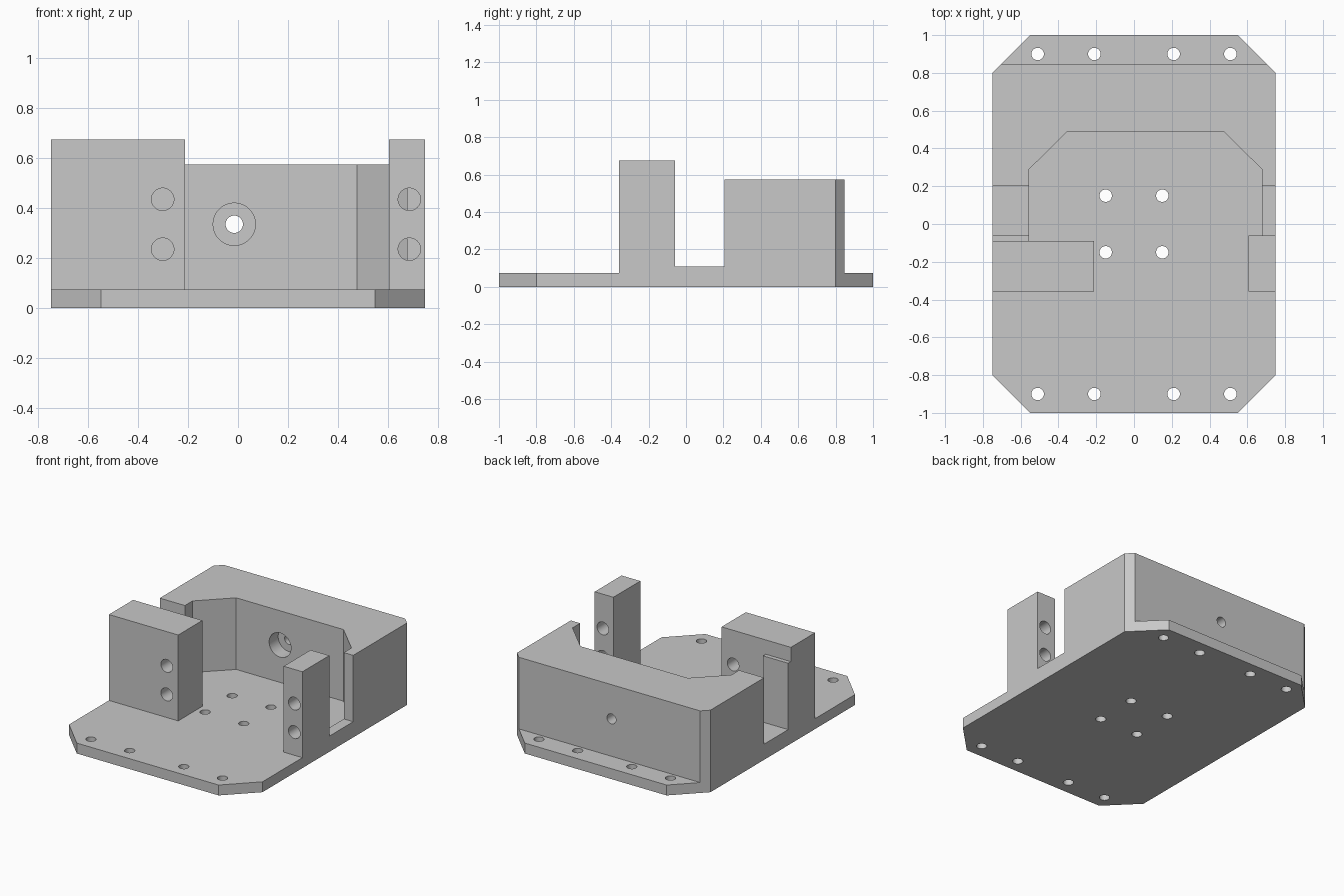
import bpy
import bmesh
import math

if "Cube" in bpy.data.objects:
    bpy.data.objects.remove(bpy.data.objects["Cube"])

BASE_TOP = 0.073
SHELF_TOP = 0.11
HOUSING_TOP = 0.575
POST_TOP = 0.675

grey = bpy.data.materials.new("light grey")
grey.diffuse_color = (0.58, 0.58, 0.58, 1)
grey.use_nodes = True
grey.node_tree.nodes["Principled BSDF"].inputs["Base Color"].default_value = grey.diffuse_color


def prism(name, outline, z0, z1):
    """Extrude a flat outline (counter-clockwise) from z0 to z1."""
    bm = bmesh.new()
    face = bm.faces.new([bm.verts.new((x, y, z0)) for x, y in outline])
    ext = bmesh.ops.extrude_face_region(bm, geom=[face])
    for v in ext["geom"]:
        if isinstance(v, bmesh.types.BMVert):
            v.co.z = z1
    bmesh.ops.recalc_face_normals(bm, faces=bm.faces)
    mesh = bpy.data.meshes.new(name)
    bm.to_mesh(mesh)
    bm.free()
    mesh.materials.append(grey)
    obj = bpy.data.objects.new(name, mesh)
    bpy.context.collection.objects.link(obj)
    return obj


def block(name, x0, x1, y0, y1, z0, z1):
    return prism(name, [(x0, y0), (x1, y0), (x1, y1), (x0, y1)], z0, z1)


def drill(obj, center, radius, depth, along_y=False):
    """Cut a round hole along z, or along y."""
    bpy.ops.mesh.primitive_cylinder_add(
        vertices=32, radius=radius, depth=depth, location=center,
        rotation=(math.pi / 2 if along_y else 0, 0, 0))
    cutter = bpy.context.object
    cutter.data.materials.append(grey)
    mod = obj.modifiers.new("hole", 'BOOLEAN')
    mod.operation = 'DIFFERENCE'
    mod.solver = 'EXACT'
    mod.object = cutter
    bpy.context.view_layer.objects.active = obj
    bpy.ops.object.modifier_apply(modifier=mod.name)
    bpy.data.objects.remove(cutter, do_unlink=True)


# Base plate with clipped corners and mounting holes
base = prism("base_plate", [
    (-0.55, -1), (0.55, -1), (0.75, -0.8), (0.75, 0.8),
    (0.55, 1), (-0.55, 1), (-0.75, 0.8), (-0.75, -0.8)], 0, BASE_TOP)
for y in (-0.9, 0.9):
    for x in (-0.51, -0.21, 0.21, 0.51):
        drill(base, (x, y, 0.04), 0.033, 0.3)
for y in (-0.15, 0.15):
    for x in (-0.15, 0.15):
        drill(base, (x, y, 0.04), 0.033, 0.3)

# Rear housing: a wall with two arms around a chamfered recess
housing = prism("rear_housing", [
    (-0.75, 0.205), (-0.555, 0.205), (-0.555, 0.29), (-0.355, 0.487),
    (0.477, 0.487), (0.677, 0.29), (0.677, 0.205), (0.75, 0.205),
    (0.75, 0.8), (0.703, 0.847), (-0.703, 0.847), (-0.75, 0.8)],
    BASE_TOP, HOUSING_TOP)
# Shaft hole with a counterbore on the recess side
drill(housing, (-0.015, 0.67, 0.335), 0.035, 0.8, True)
drill(housing, (-0.015, 0.487, 0.335), 0.085, 0.2, True)

# Low side shelves between the posts and the housing
block("left_shelf", -0.75, -0.555, -0.06, 0.205, BASE_TOP, SHELF_TOP)
block("right_shelf", 0.677, 0.75, -0.06, 0.205, BASE_TOP, SHELF_TOP)

# Front posts, each with two cross holes
left_post = block("left_post", -0.75, -0.213, -0.358, -0.09, BASE_TOP, POST_TOP)
right_post = block("right_post", 0.605, 0.75, -0.358, -0.06, BASE_TOP, POST_TOP)
for post, x in ((left_post, -0.302), (right_post, 0.687)):
    for z in (0.235, 0.435):
        drill(post, (x, -0.2, z), 0.045, 0.6, True)

# Stepped pad behind the left post
block("left_post_pad", -0.75, -0.555, -0.09, -0.06, BASE_TOP, HOUSING_TOP)

# Round hole walls smooth, all other edges sharp
bpy.ops.object.select_all(action='SELECT')
bpy.context.view_layer.objects.active = base
bpy.ops.object.shade_smooth_by_angle(angle=math.radians(30))
